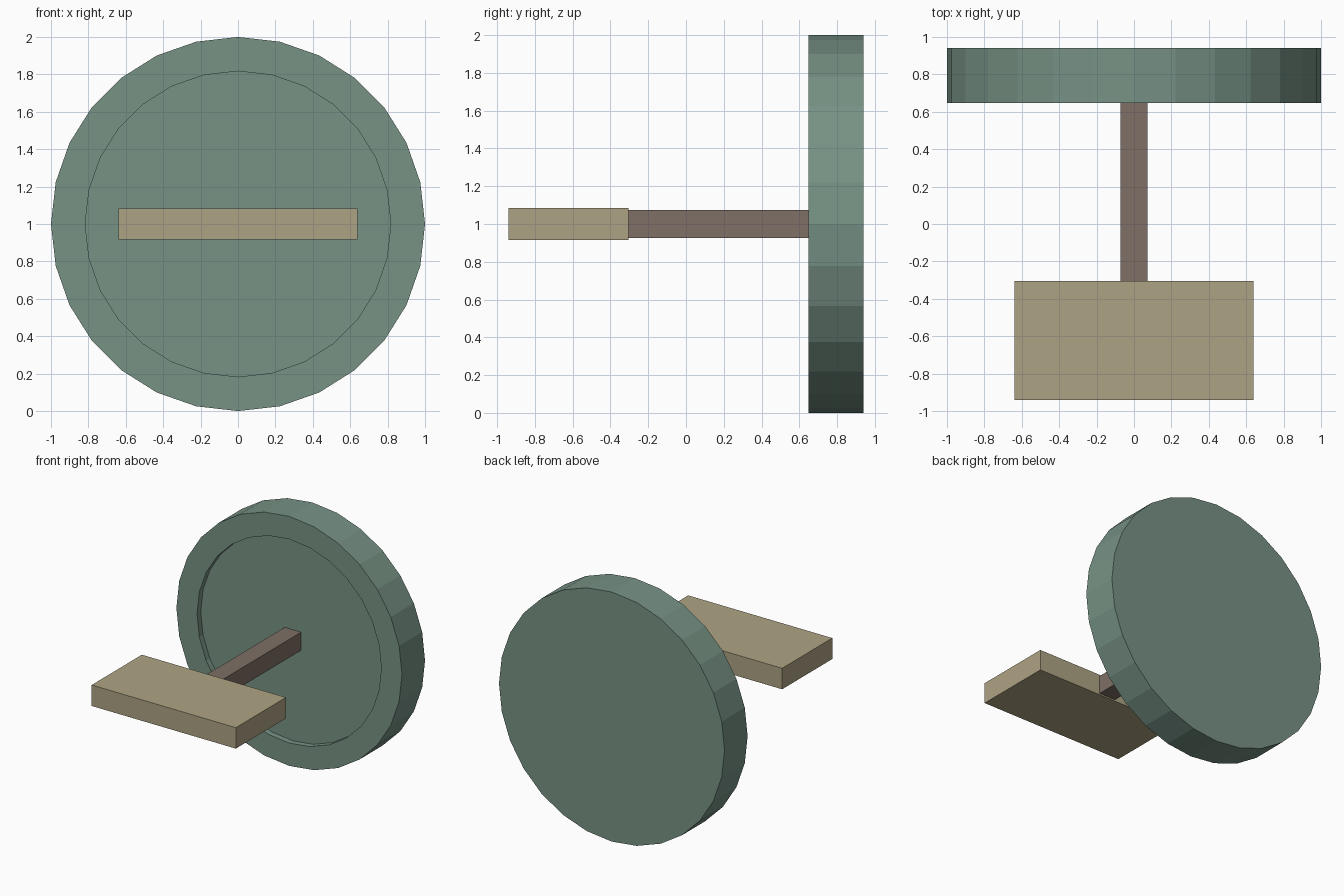
import bpy, bmesh, math

if "Cube" in bpy.data.objects:
    bpy.data.objects.remove(bpy.data.objects["Cube"])


def material(name, rgb):
    # sRGB 0-255 to linear
    lin = [(c / 255 / 12.92) if c < 10 else ((c / 255 + 0.055) / 1.055) ** 2.4 for c in rgb]
    m = bpy.data.materials.new(name)
    m.diffuse_color = (*lin, 1)
    m.use_nodes = True
    m.node_tree.nodes["Principled BSDF"].inputs["Base Color"].default_value = m.diffuse_color
    return m


def make_object(name, bm, mat):
    bmesh.ops.recalc_face_normals(bm, faces=bm.faces)
    mesh = bpy.data.meshes.new(name)
    bm.to_mesh(mesh)
    bm.free()
    mesh.materials.append(mat)
    obj = bpy.data.objects.new(name, mesh)
    bpy.context.collection.objects.link(obj)
    return obj


def box(name, half_x, y0, y1, half_z, mat):
    bm = bmesh.new()
    bmesh.ops.create_cube(bm, size=1)
    for v in bm.verts:
        v.co.x *= 2 * half_x
        v.co.y = y0 if v.co.y < 0 else y1
        v.co.z = 1 + v.co.z * 2 * half_z
    return make_object(name, bm, mat)


def dish(name, sides, profile, mat):
    # profile: (radius, y) rings, capped at both ends
    bm = bmesh.new()
    rings = []
    for r, y in profile:
        angles = [2 * math.pi * i / sides for i in range(sides)]
        rings.append([bm.verts.new((r * math.cos(a), y, 1 + r * math.sin(a))) for a in angles])
    for a, b in zip(rings, rings[1:]):
        for i in range(sides):
            j = (i + 1) % sides
            bm.faces.new((a[i], a[j], b[j], b[i]))
    bm.faces.new(rings[0])
    bm.faces.new(rings[-1])
    return make_object(name, bm, mat)


green = material("sage green", (119, 146, 133))
brown = material("dull brown", (126, 112, 102))
tan = material("tan", (174, 163, 131))

# Round disc with a shallow recess in its front
dish("disc", 28, [(0.817, 0.695), (0.817, 0.648), (1.0, 0.648), (1.0, 0.94)], green)
# Square rod from the recess floor to the block
box("rod", 0.073, -0.305, 0.695, 0.073, brown)
# Flat block at the front
box("block", 0.639, -0.94, -0.305, 0.084, tan)
